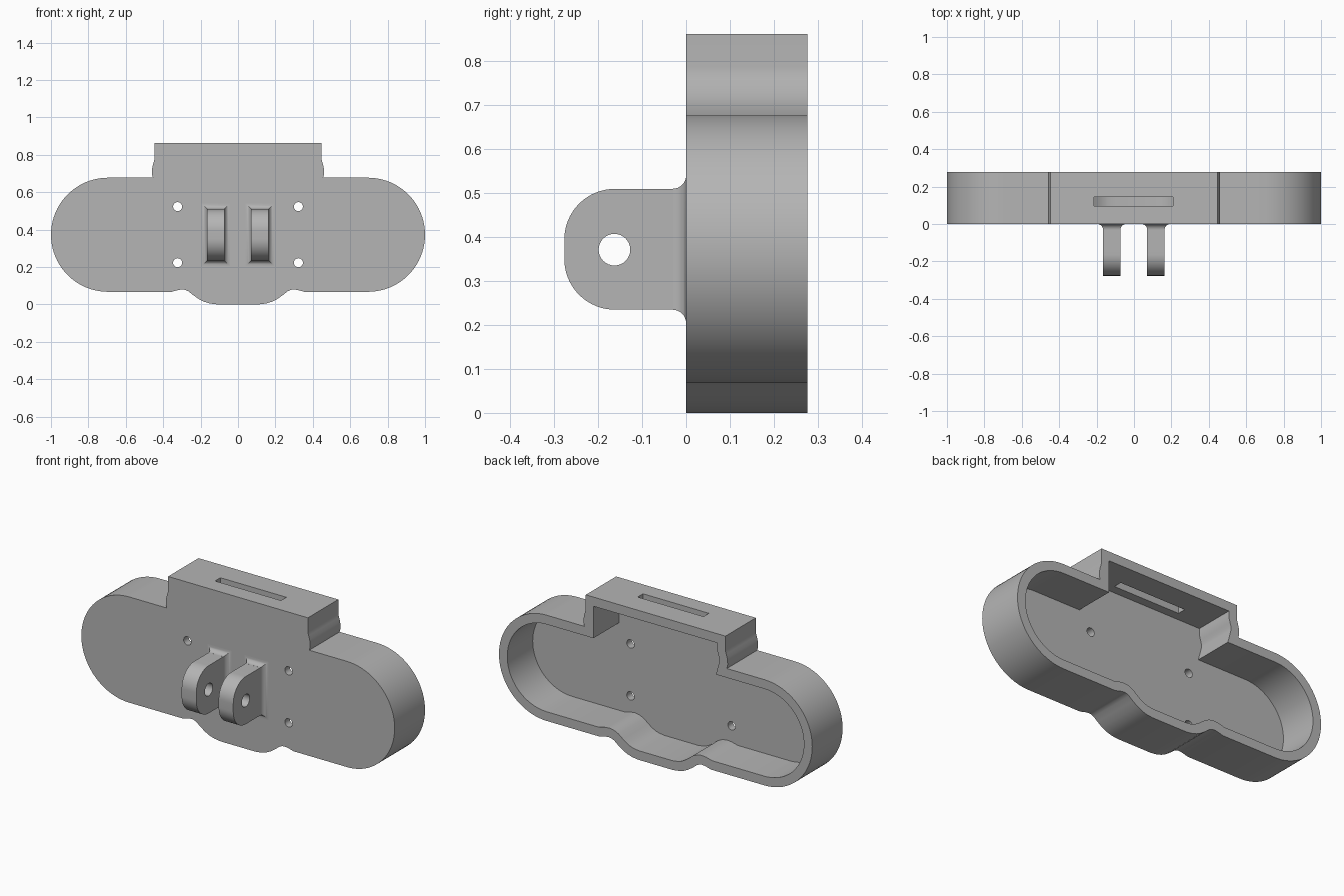
import bpy, bmesh, math
from mathutils import Vector

cube = bpy.data.objects.get("Cube")
if cube:
    bpy.data.objects.remove(cube, do_unlink=True)

grey = bpy.data.materials.new("plain grey")
grey.use_nodes = True
GREY = (0.46, 0.46, 0.46, 1)
grey.diffuse_color = GREY
grey.node_tree.nodes["Principled BSDF"].inputs["Base Color"].default_value = GREY

DEPTH, WALL, FLOOR = 0.277, 0.053, 0.045
MID_Z = 0.3725


def loft(name, rings):
    """Closed solid skinned through matching rings of points."""
    bm = bmesh.new()
    loops = [[bm.verts.new(p) for p in ring] for ring in rings]
    n = len(loops[0])
    for a, b in zip(loops, loops[1:]):
        for i in range(n):
            j = (i + 1) % n
            bm.faces.new((a[i], a[j], b[j], b[i]))
    bm.faces.new(loops[0])
    bm.faces.new(loops[-1])
    bmesh.ops.recalc_face_normals(bm, faces=bm.faces)
    mesh = bpy.data.meshes.new(name)
    bm.to_mesh(mesh)
    bm.free()
    mesh.materials.append(grey)
    obj = bpy.data.objects.new(name, mesh)
    bpy.context.collection.objects.link(obj)
    return obj


def prism_y(name, pts, y0, y1):
    return loft(name, [[(x, y, z) for x, z in pts] for y in (y0, y1)])


def prism_x(name, pts, x0, x1):
    return loft(name, [[(x, y, z) for y, z in pts] for x in (x0, x1)])


def arc(cx, cy, r, start, end, steps):
    return [(cx + r * math.cos(math.radians(start + (end - start) * i / steps)),
             cy + r * math.sin(math.radians(start + (end - start) * i / steps)))
            for i in range(steps + 1)]


def circle(cx, cy, r):
    return arc(cx, cy, r, 0, 360, 32)[:-1]


def inset(pts, t):
    """Mitred inward offset of a counter-clockwise outline."""
    out = []
    for i, p in enumerate(pts):
        p = Vector(p)
        d1 = (p - Vector(pts[i - 1])).normalized()
        d2 = (Vector(pts[(i + 1) % len(pts)]) - p).normalized()
        n1, n2 = Vector((-d1.y, d1.x)), Vector((-d2.y, d2.x))
        out.append(tuple(p + (n1 + n2) * t / (1 + n1.dot(n2))))
    return out


def cut(obj, cutter):
    cutter.hide_render = True
    mod = obj.modifiers.new("cut", 'BOOLEAN')
    mod.operation = 'DIFFERENCE'
    mod.solver = 'EXACT'
    mod.object = cutter
    bpy.context.view_layer.objects.active = obj
    bpy.ops.object.modifier_apply(modifier=mod.name)
    bpy.data.objects.remove(cutter, do_unlink=True)


def smooth(obj):
    bpy.ops.object.select_all(action='DESELECT')
    obj.select_set(True)
    bpy.context.view_layer.objects.active = obj
    bpy.ops.object.shade_smooth_by_angle(angle=math.radians(30))


# Housing outline: bottom bulge, round end, necked top block
half = [(0.11, 0), (0.15, 0.005), (0.18, 0.014), (0.21, 0.029), (0.24, 0.05),
        (0.265, 0.07), (0.28, 0.077), (0.295, 0.08), (0.315, 0.078), (0.355, 0.0675)]
half += arc(0.695, MID_Z, 0.305, -90, 90, 40)
half += [(0.455, 0.6775), (0.461, 0.7), (0.46, 0.72), (0.457, 0.74),
         (0.451, 0.76), (0.447, 0.775), (0.446, 0.79), (0.446, 0.862)]
outline = half + [(-x, z) for x, z in reversed(half)]
housing = prism_y("housing", outline, 0, DEPTH)

# Open back: inset outline, with a straight inner neck wall on the left side
cavity = [(0.397 if 0.3 < x < 0.45 and z > 0.55 else x, z)
          for x, z in inset(outline, WALL)]
cut(housing, prism_y("cavity_cutter", cavity, FLOOR, DEPTH + 0.1))

# Four screw holes through the front plate
for x in (-0.323, 0.323):
    for z in (0.223, 0.523):
        cut(housing, prism_y("screw_cutter", circle(x, z, 0.024), -0.1, 0.1))

# Slot through the top wall
slot = [(-0.213, 0.095), (0.208, 0.095), (0.208, 0.144), (-0.213, 0.144)]
cut(housing, loft("slot_cutter", [[(x, y, z) for x, y in slot] for z in (0.76, 0.95)]))
smooth(housing)

# Two mounting lugs with pin holes and flared bases
LOW, HIGH, R = 0.235, 0.51, 0.115
FILLET = 0.03
tip = DEPTH - R
side = [(0.01, HIGH)] + arc(-tip, HIGH - R, R, 90, 180, 16)
side += arc(-tip, LOW + R, R, 180, 270, 16) + [(0.01, LOW)]
for name, cx in (("right", -0.119), ("left", 0.117)):
    w = 0.0465
    lug = prism_x(name + "_lug", side, cx - w, cx + w)
    cut(lug, prism_x("pin_cutter", circle(-0.163, MID_Z - 0.001, 0.036), cx - 0.1, cx + 0.1))
    smooth(lug)
    flare = [(0.01, FILLET)]
    flare += [(-FILLET * (1 - math.cos(a)), FILLET * (1 - math.sin(a)))
              for a in (math.pi / 2 * i / 8 for i in range(8, -1, -1))][::-1]
    rings = []
    for y, e in flare:
        e += 0.0003
        rings.append([(cx - w - e, y, LOW - e), (cx + w + e, y, LOW - e),
                      (cx + w + e, y, HIGH + e), (cx - w - e, y, HIGH + e)])
    smooth(loft(name + "_lug_flare", rings))
